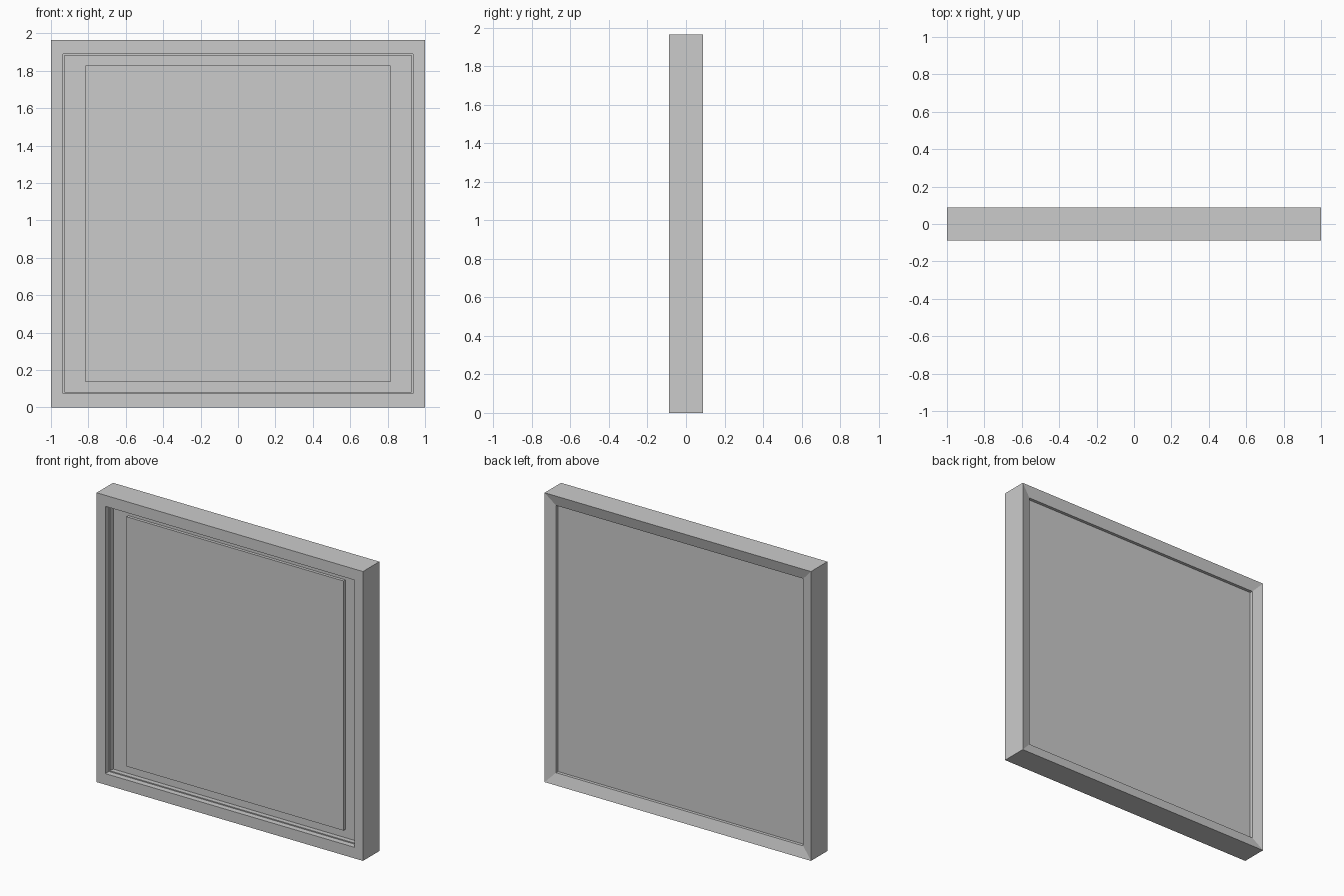
import bpy
import bmesh

W, H, Y = 1.0, 1.964, 0.088   # half width, height, half depth

cube = bpy.data.objects.get("Cube")
if cube:
    bpy.data.objects.remove(cube, do_unlink=True)

grey = bpy.data.materials.new("plain grey")
grey.use_nodes = True
grey.diffuse_color = (0.6, 0.6, 0.6, 1)
grey.node_tree.nodes["Principled BSDF"].inputs["Base Color"].default_value = (0.6, 0.6, 0.6, 1)


def rectangle_loft(name, profile, closed):
    """Join rectangles given as (side inset, top and bottom inset, y)."""
    bm = bmesh.new()
    rings = []
    for ix, iz, y in profile:
        x = W - ix
        rings.append([bm.verts.new(p) for p in
                      ((-x, y, iz), (x, y, iz), (x, y, H - iz), (-x, y, H - iz))])
    pairs = list(zip(rings, rings[1:]))
    if closed:
        pairs.append((rings[-1], rings[0]))
    else:
        bm.faces.new(rings[0])
        bm.faces.new(rings[-1])
    for a, b in pairs:
        for i in range(4):
            j = (i + 1) % 4
            bm.faces.new((a[i], a[j], b[j], b[i]))
    bmesh.ops.recalc_face_normals(bm, faces=bm.faces)
    mesh = bpy.data.meshes.new(name)
    bm.to_mesh(mesh)
    bm.free()
    mesh.materials.append(grey)
    obj = bpy.data.objects.new(name, mesh)
    bpy.context.collection.objects.link(obj)
    return obj


# Mitred moulding: stepped front opening, sloped back
rectangle_loft("frame", [
    (0, 0, -Y), (0, 0, Y),
    (0.072, 0.075, Y - 0.02), (0.072, 0.075, 0.04),
    (0.072, 0.082, -0.05), (0.065, 0.075, -0.05),
    (0.065, 0.075, -Y),
], True)

# Board filling the opening
rectangle_loft("backing_board", [(0.068, 0.072, -0.012), (0.068, 0.072, 0.047)], False)

# Slightly raised picture sheet on the front of the board
rectangle_loft("picture_panel", [(0.185, 0.135, -0.032), (0.185, 0.135, 0.0)], False)
